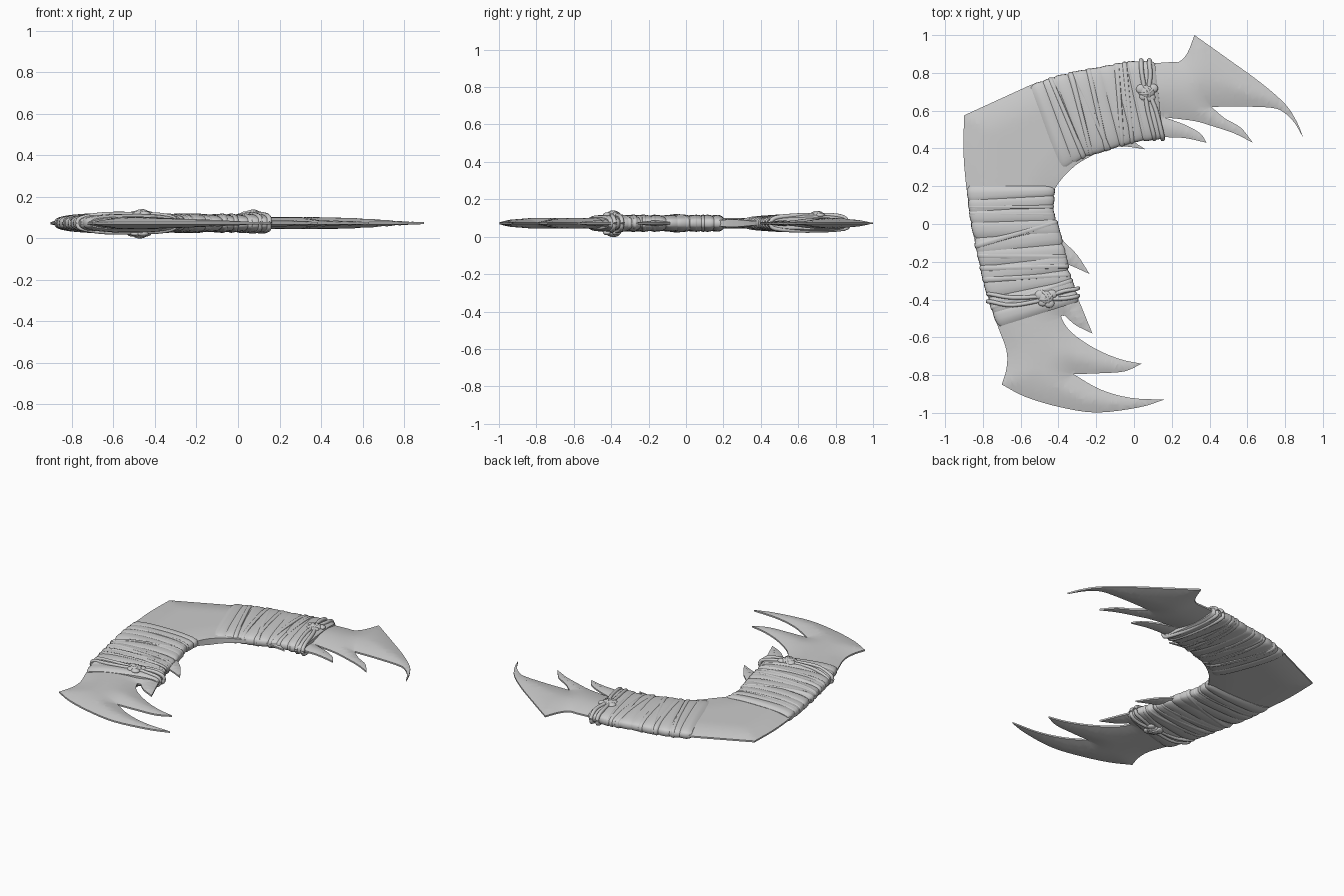
import bpy, bmesh, math, random
from mathutils import Vector
from mathutils.geometry import intersect_point_line

random.seed(4)
MID = 0.072          # height of the blade's middle plane

cube = bpy.data.objects.get("Cube")
if cube:
    bpy.data.objects.remove(cube)

bone = bpy.data.materials.new("pale_grey")
bone.use_nodes = True
GREY = (0.6, 0.6, 0.6, 1)
bone.diffuse_color = GREY
bone.node_tree.nodes["Principled BSDF"].inputs["Base Color"].default_value = GREY


def finish(name, bm, angle=40):
    bmesh.ops.recalc_face_normals(bm, faces=bm.faces)
    mesh = bpy.data.meshes.new(name)
    bm.to_mesh(mesh)
    bm.free()
    mesh.materials.append(bone)
    ob = bpy.data.objects.new(name, mesh)
    bpy.context.collection.objects.link(ob)
    bpy.ops.object.select_all(action='DESELECT')
    bpy.context.view_layer.objects.active = ob
    ob.select_set(True)
    bpy.ops.object.shade_smooth_by_angle(angle=math.radians(angle))
    return ob


def spline(points, steps=4):
    """Smooth curve through the points, without its last point."""
    p = [Vector(q) for q in points]
    p = [2 * p[0] - p[1]] + p + [2 * p[-1] - p[-2]]
    out = []
    for a, b, c, d in zip(p, p[1:], p[2:], p[3:]):
        for i in range(steps):
            t = i / steps
            out.append(b + (c - a) * t / 2 + (a * 2 - b * 5 + c * 4 - d) * t * t / 2
                       + (b * 3 - a - c * 3 + d) * t ** 3 / 2)
    return out


# Blade outline: smooth runs that meet at sharp corners and spike tips
upper_runs = [
    [(-.9, .575), (-.55, .735)],
    [(-.55, .735), (-.2, .82), (.16, .855), (.24, .86), (.285, .91), (.32, 1)],
    [(.32, 1), (.51, .865), (.675, .745), (.8, .635), (.86, .545), (.897, .455)],
    [(.897, .455), (.85, .535), (.795, .59), (.73, .615), (.56, .622), (.41, .62)],
    [(.41, .62), (.48, .56), (.565, .51), (.63, .43)],
    [(.63, .43), (.53, .48), (.425, .515), (.32, .545), (.16, .565)],
    [(.16, .565), (.27, .525), (.35, .48), (.385, .43)],
    [(.385, .43), (.27, .455), (.155, .46)],
    [(.155, .46), (.01, .44), (.06, .395)],
    [(.06, .395), (-.04, .41), (-.13, .41)],
]
lower_runs = [
    [(-.13, .41), (-.31, .31), (-.42, .185), (-.435, .08), (-.4, -.05), (-.365, -.1)],
    [(-.365, -.1), (-.3, -.165), (-.235, -.265)],
    [(-.235, -.265), (-.3, -.235), (-.36, -.21)],
    [(-.36, -.21), (-.34, -.32), (-.295, -.4), (-.265, -.47), (-.22, -.58)],
    [(-.22, -.58), (-.31, -.535), (-.365, -.485)],
    [(-.365, -.485), (-.385, -.495), (-.33, -.575), (-.205, -.66), (-.075, -.715), (.04, -.74)],
    [(.04, -.74), (-.05, -.78), (-.18, -.79), (-.32, -.795)],
    [(-.32, -.795), (-.18, -.875), (-.02, -.92), (.16, -.93)],
    [(.16, -.93), (.03, -.97), (-.195, -.998), (-.39, -.97), (-.575, -.915), (-.7, -.85)],
    [(-.7, -.85), (-.675, -.765), (-.675, -.67), (-.72, -.545)],
    [(-.72, -.545), (-.785, -.345), (-.855, -.03), (-.9, .32), (-.9, .575)],
]


def make_blade():
    outline = [v for run in upper_runs + lower_runs for v in spline(run)]
    bm = bmesh.new()
    face = bm.faces.new([bm.verts.new((v.x, v.y, 0)) for v in outline])
    bmesh.ops.triangulate(bm, faces=[face])
    # Slice the sheet into a fine grid so that it can swell in the middle
    for axis in (Vector((1, 0, 0)), Vector((0, 1, 0))):
        for i in range(-32, 33):
            bmesh.ops.bisect_plane(bm, geom=bm.verts[:] + bm.edges[:] + bm.faces[:],
                                   plane_co=axis * (i * .031 + .003), plane_no=axis)
    edges = list(zip(outline, outline[1:] + outline[:1]))

    def half_thickness(co):
        p = co.to_2d()
        near = 1
        for a, b in edges:
            q, t = intersect_point_line(p, a, b)
            near = min(near, (p - a.lerp(b, max(0, min(1, t)))).length)
        swell = 1 - (1 - min(1, near / .16)) ** 2
        # The inner bend keeps a blunt edge
        blunt = .016 * max(0, 1 - (p - Vector((-.38, .25))).length / .3)
        rim = .005 + blunt
        return rim + (.029 - rim) * swell

    heights = {v: half_thickness(v.co) for v in bm.verts}
    result = bmesh.ops.extrude_face_region(bm, geom=bm.faces[:], use_keep_orig=True)
    for v in result["geom"]:
        if isinstance(v, bmesh.types.BMVert):
            v.co.z = MID + half_thickness(v.co)
    for v, h in heights.items():
        v.co.z = MID - h
    finish("blade", bm)


def along(rail, t):
    """Point at fraction t of a polyline."""
    f = max(0, min(.9999, t)) * (len(rail) - 1)
    i = int(f)
    return Vector(rail[i]).lerp(Vector(rail[i + 1]), f - i)


def add_band(bm, outer, inner, start, end, skew, lift):
    """One strip of cloth wound round the limb between two rails."""
    sides, rings = 40, []
    for k, puff in enumerate((-.012, -.001, .002, .001, -.001, -.012)):
        t = start + (end - start) * k / 5
        lean = skew * math.sin(math.pi * max(0, min(1, t)))
        a, b = along(outer, t + lean), along(inner, t - lean)
        middle, half = (a + b) / 2, (a - b) / 2
        reach = 1 + (puff + lift) / half.length
        ring = []
        for s in range(sides):
            ang = math.tau * s / sides
            c, d = math.cos(ang), math.sin(ang)
            u = math.copysign(abs(c) ** .85, c) * reach
            w = math.copysign(abs(d) ** .6, d) * (.041 + puff + lift)
            p = middle + half * u
            ring.append(bm.verts.new((p.x, p.y, MID + w)))
        rings.append(ring)
    for r, q in zip(rings, rings[1:]):
        for s in range(sides):
            n = (s + 1) % sides
            bm.faces.new((r[s], r[n], q[n], q[s]))
    for cap in (rings[0], rings[-1]):
        bm.faces.new(cap)


def make_wrap(name, outer, inner, count):
    bm = bmesh.new()
    step = 1 / count
    for i in range(count):
        add_band(bm, outer, inner, max(0, (i - .2) * step), min(1, (i + 1.25) * step),
                 random.uniform(-.03, .03), random.uniform(0, .004))
    # Narrow strips that cross over the others
    for i in range(count - 2):
        t = (i + 1 + random.random()) * step
        add_band(bm, outer, inner, t - step * .25, t + step * .25,
                 random.choice((-1, 1)) * random.uniform(.03, .07), random.uniform(.003, .006))
    finish(name, bm)


def make_cord(name, points, radius):
    """Rope along a smooth path."""
    curve = bpy.data.curves.new(name, 'CURVE')
    curve.dimensions = '3D'
    curve.bevel_depth = radius
    curve.bevel_resolution = 3
    curve.use_fill_caps = True
    path = spline(points) + [Vector(points[-1])]
    line = curve.splines.new('POLY')
    line.points.add(len(path) - 1)
    for point, co in zip(line.points, path):
        point.co = (*co, 1)
    line.use_smooth = True
    curve.materials.append(bone)
    bpy.context.collection.objects.link(bpy.data.objects.new(name, curve))


def make_knot(name, x, y, z, side):
    """Lumpy knot: a core with strands folded around it."""
    bm = bmesh.new()
    for dx, dy, size in ((0, 0, .036), (.03, .018, .024), (-.03, .014, .026),
                         (.016, -.03, .024), (-.018, -.024, .022)):
        new = bmesh.ops.create_uvsphere(bm, u_segments=16, v_segments=10, radius=size)["verts"]
        for v in new:
            v.co = (v.co.x * 1.15 + x + dx, v.co.y + y + dy, v.co.z * .55 + z)
    finish(name, bm)
    for turn in (.4, 2):
        c, s = math.cos(turn), math.sin(turn)
        make_cord(name + "_strand",
                  [(x + c * r - s * o, y + s * r + c * o, z + side * h) for r, o, h in
                   ((-.05, .012, -.012), (-.025, 0, .008), (.0, -.008, .014),
                    (.028, 0, .007), (.05, .014, -.012))], .009)


make_blade()
make_wrap("upper_wrap",
          [(-.55, .735), (-.4, .785), (-.23, .82), (-.05, .855), (.11, .86)],
          [(-.385, .28), (-.25, .36), (-.1, .405), (.03, .44), (.155, .455)], 9)
make_wrap("lower_wrap",
          [(-.885, .2), (-.865, .03), (-.83, -.15), (-.785, -.35), (-.72, -.545)],
          [(-.42, .2), (-.43, .07), (-.375, -.1), (-.34, -.27), (-.29, -.41)], 10)

# Knots and the cords that lead into them
TOP, LOW = MID + .043, MID - .051
make_knot("upper_knot", .07, .70, TOP, 1)
make_knot("lower_knot_top", -.465, -.39, TOP + .002, 1)
make_knot("lower_knot_bottom", -.475, -.39, LOW, -1)
for dx in (-.022, .022):
    make_cord("upper_tie", [(.06 + dx, .868, MID), (.06 + dx, .845, MID + .03),
                            (.065 + dx, .79, TOP - .001), (.07 + dx / 2, .70, TOP),
                            (.095 + dx, .6, TOP - .001), (.125 + dx, .48, MID + .03),
                            (.13 + dx, .448, MID)], .012)
    make_cord("upper_tie_under", [(.06 + dx, .868, MID), (.06 + dx, .845, MID - .03),
                                  (.09 + dx, .65, MID - .04), (.125 + dx, .48, MID - .03),
                                  (.13 + dx, .448, MID)], .011)
for side, z in ((1, TOP), (-1, LOW + .008)):
    for dy in (-.02, .02):
        make_cord("lower_tie", [(-.775, -.39 + dy, MID), (-.755, -.392 + dy, MID + side * .025),
                                (-.64, -.41 + dy, z), (-.465, -.39 + dy / 2, z),
                                (-.37, -.375 + dy, z - side * .004),
                                (-.31, -.365 + dy, MID + side * .025),
                                (-.295, -.36 + dy, MID)], .011)
